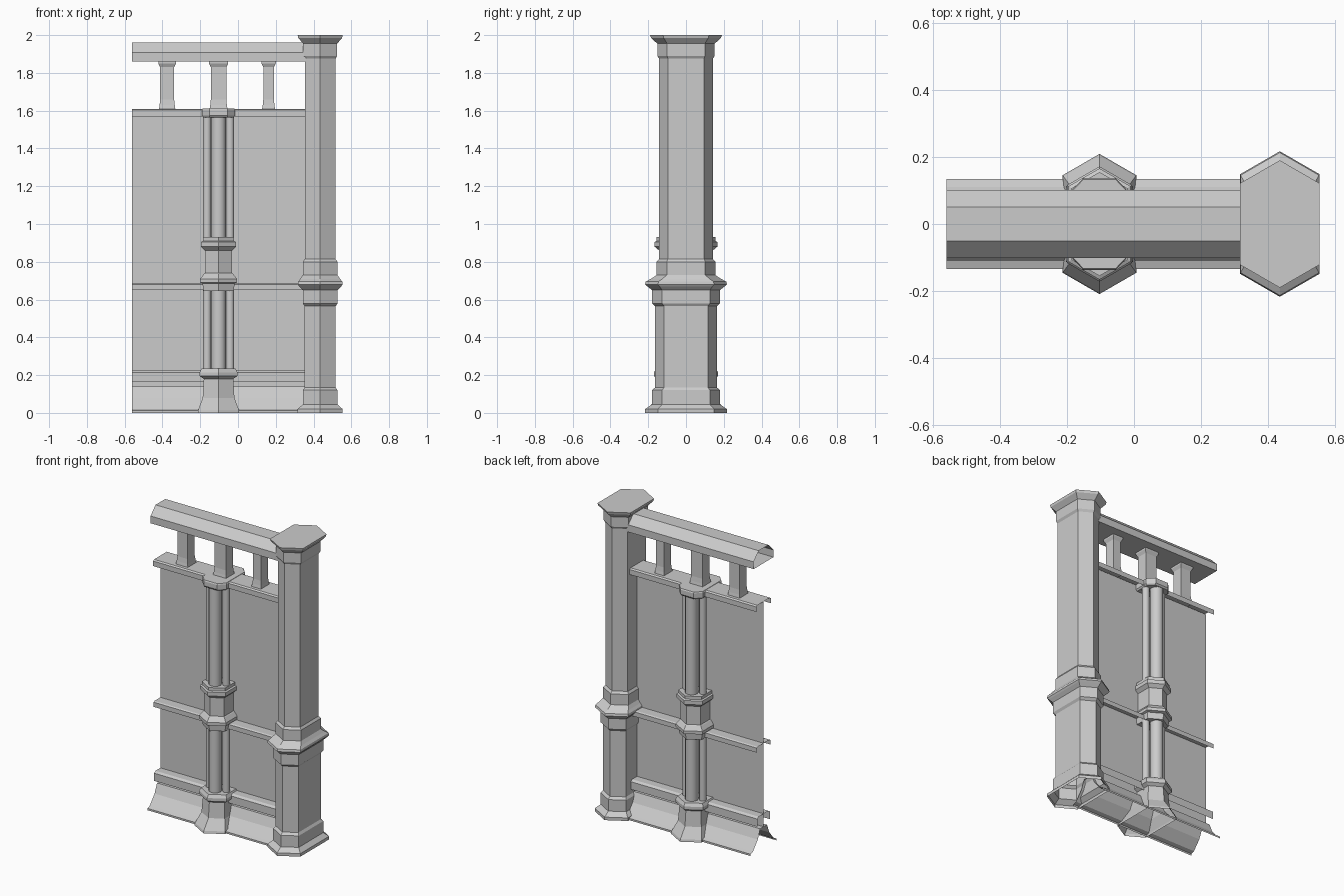
import bpy, bmesh, math

if "Cube" in bpy.data.objects:
    bpy.data.objects.remove(bpy.data.objects["Cube"], do_unlink=True)

STONE = (0.6, 0.6, 0.6, 1)
stone = bpy.data.materials.new("grey_stone")
stone.use_nodes = True
stone.diffuse_color = STONE
stone.node_tree.nodes["Principled BSDF"].inputs["Base Color"].default_value = STONE

WALL_LEFT, WALL_RIGHT = -0.56, 0.36
POST_X, PILASTER_X = 0.435, -0.103


def finish(name, bm, fix=True):
    if fix:
        bmesh.ops.recalc_face_normals(bm, faces=bm.faces)
    mesh = bpy.data.meshes.new(name)
    bm.to_mesh(mesh)
    bm.free()
    mesh.materials.append(stone)
    obj = bpy.data.objects.new(name, mesh)
    bpy.context.collection.objects.link(obj)
    return obj


def loft(name, rings, close_top=True, close_bottom=True):
    """Skin a stack of closed rings of 3D points."""
    bm = bmesh.new()
    loops = [[bm.verts.new(p) for p in ring] for ring in rings]
    for a, b in zip(loops, loops[1:]):
        for i in range(len(a)):
            j = (i + 1) % len(a)
            bm.faces.new((a[i], a[j], b[j], b[i]))
    if close_bottom:
        bm.faces.new(loops[0][::-1])
    if close_top:
        bm.faces.new(loops[-1])
    return finish(name, bm, fix=False)


def hexagon(cx, half, tip, z):
    """Plan with points to front and back and flat sides."""
    s = tip - half * math.tan(math.radians(30))
    return [(cx, -tip, z), (cx + half, -s, z), (cx + half, s, z),
            (cx, tip, z), (cx - half, s, z), (cx - half, -s, z)]


def hex_stack(name, cx, profile, **caps):
    return loft(name, [hexagon(cx, h, t, z) for z, h, t in profile], **caps)


def box_ring(cx, hx, hy, z):
    return [(cx - hx, -hy, z), (cx + hx, -hy, z), (cx + hx, hy, z), (cx - hx, hy, z)]


def extrude_x(name, profile, closed=False):
    """Sweep a (y, z) profile along the wall, ends open."""
    bm = bmesh.new()
    a = [bm.verts.new((WALL_LEFT, y, z)) for y, z in profile]
    b = [bm.verts.new((WALL_RIGHT, y, z)) for y, z in profile]
    n = len(profile)
    for i in range(n if closed else n - 1):
        j = (i + 1) % n
        bm.faces.new((a[i], b[i], b[j], a[j]))
    return finish(name, bm, fix=False)


def mirrored(half):
    """Front half of a profile, bottom to top, mirrored to the back."""
    return [(-y, z) for y, z in half] + [(y, z) for y, z in reversed(half)]


# Corner post, lower and upper stages with collars
hex_stack("post", POST_X, [
    (0, 0.119, 0.217), (0.02, 0.119, 0.217), (0.045, 0.092, 0.18),
    (0.12, 0.092, 0.18), (0.135, 0.082, 0.163), (0.565, 0.082, 0.163),
    (0.58, 0.092, 0.18), (0.65, 0.092, 0.18), (0.67, 0.112, 0.205),
    (0.68, 0.119, 0.217), (0.695, 0.117, 0.213), (0.71, 0.105, 0.185),
    (0.73, 0.092, 0.155), (0.80, 0.092, 0.155), (0.815, 0.081, 0.142),
    (1.875, 0.081, 0.142), (1.89, 0.09, 0.152), (1.955, 0.09, 0.152),
    (1.985, 0.116, 0.185), (2.0, 0.119, 0.19)], close_bottom=False)

# Wall panel, a thin sheet on the centre line
extrude_x("wall_panel", [(0, 0.14), (0, 1.605)])

# Horizontal mouldings and skirt
extrude_x("top_moulding", mirrored([(0.075, 1.57), (0.075, 1.603), (0.065, 1.61)]))
extrude_x("middle_moulding", mirrored([(0.07, 0.65), (0.07, 0.68), (0.06, 0.685)]))
extrude_x("lower_moulding", mirrored([(0.065, 0.165), (0.065, 0.215), (0.05, 0.225)]))
extrude_x("skirt", mirrored([(0.134, 0), (0.134, 0.012), (0.11, 0.02), (0.06, 0.08), (0.035, 0.14)]))

# Handrail
extrude_x("handrail", mirrored([(0.102, 1.86), (0.102, 1.907), (0.05, 1.96)]), closed=True)

# Balusters
for name, x, w in (("outer", -0.375, 0.037), ("middle", PILASTER_X, 0.041), ("inner", 0.162, 0.028)):
    loft(name + "_baluster", [
        box_ring(x, w + 0.007, 0.045, 1.605), box_ring(x, w + 0.003, 0.04, 1.63),
        box_ring(x, w, 0.036, 1.66), box_ring(x, w, 0.036, 1.83),
        box_ring(x, w + 0.01, 0.046, 1.85), box_ring(x, w + 0.01, 0.046, 1.862)])

# Pilaster blocks
hex_stack("pilaster_base", PILASTER_X, [
    (0, 0.11, 0.209), (0.015, 0.108, 0.205), (0.08, 0.084, 0.158), (0.18, 0.078, 0.148),
    (0.195, 0.1, 0.17), (0.215, 0.1, 0.17), (0.235, 0.09, 0.158)], close_bottom=False)
hex_stack("pilaster_middle", PILASTER_X, [
    (0.645, 0.08, 0.147), (0.685, 0.085, 0.152), (0.69, 0.097, 0.172), (0.71, 0.097, 0.172),
    (0.735, 0.078, 0.15), (0.74, 0.072, 0.142), (0.86, 0.072, 0.142),
    (0.88, 0.093, 0.166), (0.905, 0.093, 0.166), (0.91, 0.083, 0.155), (0.93, 0.083, 0.155)])


# Flat-fronted capital
def capital_ring(grow, z):
    front = [(-0.088 - grow, -0.095), (-0.048, -0.137 - grow), (0.048, -0.137 - grow), (0.088 + grow, -0.095)]
    return [(PILASTER_X + x, y, z) for x, y in front + [(-x, -y) for x, y in front]]


loft("pilaster_capital", [capital_ring(-0.008, 1.565), capital_ring(0, 1.575),
                          capital_ring(0, 1.605), capital_ring(-0.004, 1.612)])

# Clustered shafts on both faces
for side, face in ((-1, "front"), (1, "back")):
    for part, dx, y, r in (("right", -0.061, 0.06, 0.022), ("centre", 0, 0.088, 0.04), ("left", 0.061, 0.06, 0.022)):
        for stage, z0, z1 in (("lower", 0.22, 0.66), ("upper", 0.92, 1.58)):
            bpy.ops.mesh.primitive_cylinder_add(
                vertices=12, radius=r, depth=z1 - z0,
                location=(PILASTER_X + dx, side * y, (z0 + z1) / 2))
            shaft = bpy.context.object
            shaft.name = f"{face}_{part}_{stage}_shaft"
            shaft.data.materials.append(stone)
            bpy.ops.object.shade_smooth_by_angle(angle=math.radians(40))
